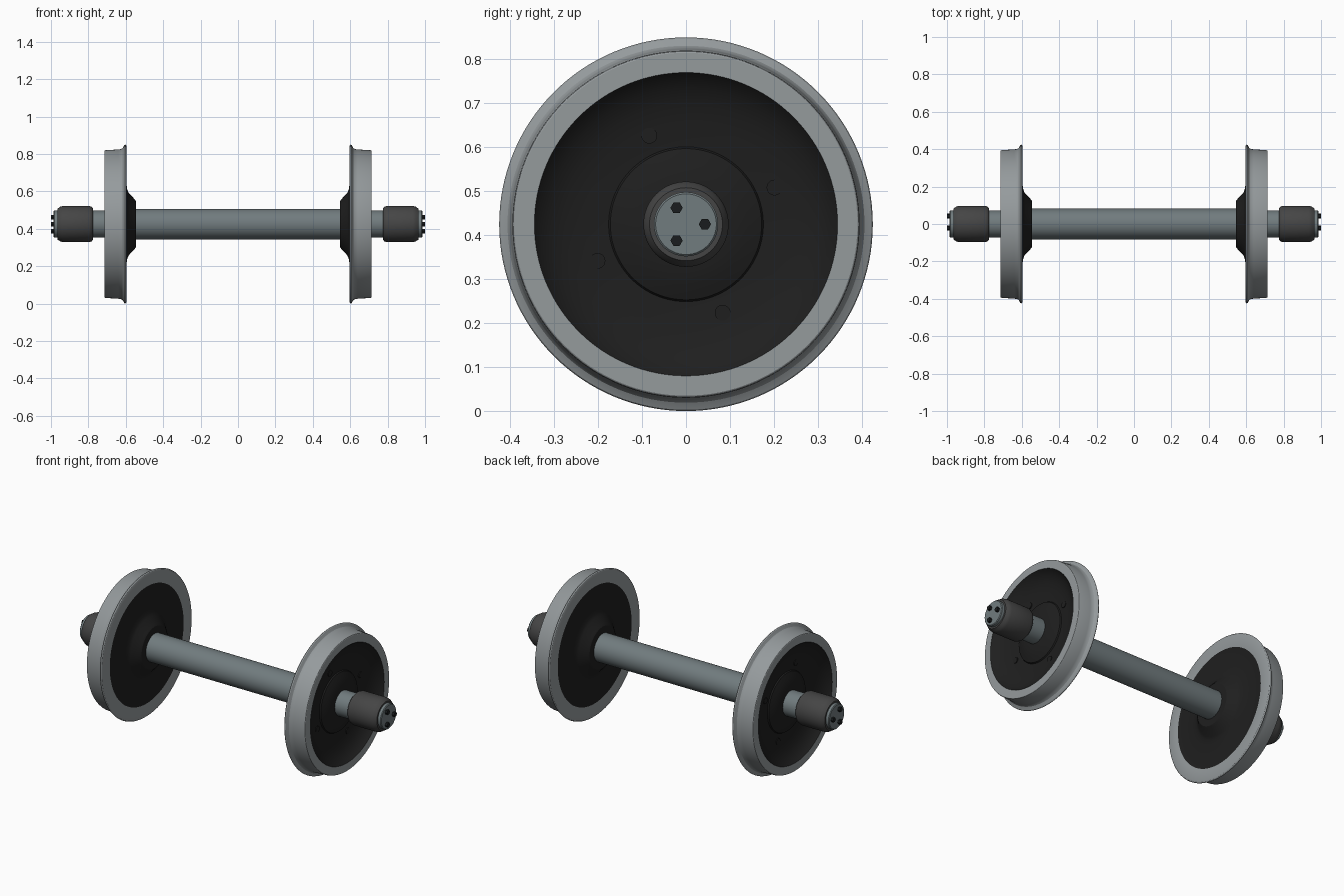
import bpy, bmesh, math

if "Cube" in bpy.data.objects:
    bpy.data.objects.remove(bpy.data.objects["Cube"])

CENTRE_Z = 0.425


def material(name, rgb):
    m = bpy.data.materials.new(name)
    m.diffuse_color = (*rgb, 1)
    m.use_nodes = True
    m.node_tree.nodes["Principled BSDF"].inputs["Base Color"].default_value = m.diffuse_color
    return m


STEEL = material("wheel steel", (0.30, 0.325, 0.335))
AXLE = material("axle steel", (0.165, 0.20, 0.21))
BLACK = material("black paint", (0.0135, 0.0135, 0.0135))
BEARING = material("dark bearing grey", (0.06, 0.06, 0.06))
BOLT = material("bolt black", (0.010, 0.012, 0.013))


def lathe(name, profile, mats, side=1, closed=False, n=96, y=0, z=0, paint=None, angle=28):
    """Turn (x, radius) points around the x axis, offset by y and z."""
    bm = bmesh.new()
    rings = []
    for x, r in profile:
        if r == 0:
            rings.append([bm.verts.new((side * x, y, z + CENTRE_Z))] * n)
        else:
            rings.append([bm.verts.new((side * x,
                                        y + r * math.cos(2 * math.pi * i / n),
                                        z + CENTRE_Z + r * math.sin(2 * math.pi * i / n)))
                          for i in range(n)])
    pairs = list(zip(rings, rings[1:]))
    if closed:
        pairs.append((rings[-1], rings[0]))
    for a, b in pairs:
        for i in range(n):
            j = (i + 1) % n
            f = bm.faces.new(list(dict.fromkeys((a[i], a[j], b[j], b[i]))))
            if paint:
                c = f.calc_center_median()
                f.material_index = paint(math.hypot(c.y, c.z - CENTRE_Z))
    bmesh.ops.recalc_face_normals(bm, faces=bm.faces[:])
    me = bpy.data.meshes.new(name)
    bm.to_mesh(me)
    bm.free()
    for m in mats:
        me.materials.append(m)
    ob = bpy.data.objects.new(name, me)
    bpy.context.collection.objects.link(ob)
    bpy.context.view_layer.objects.active = ob
    ob.select_set(True)
    bpy.ops.object.shade_smooth_by_angle(angle=math.radians(angle))
    ob.select_set(False)
    return ob


# Axle with narrower journals at both ends
half = [(0.60, 0.082), (0.60, 0.073), (0.982, 0.073), (0.986, 0.069), (0.986, 0)]
lathe("axle", [(-x, r) for x, r in reversed(half)] + half, [AXLE])

# Wheel section: inner hub, inner web, flange, tread, rim face, outer web, outer hub
wheel = [(0.545, 0.07), (0.545, 0.122), (0.55, 0.13), (0.585, 0.168), (0.592, 0.185),
         (0.596, 0.21), (0.599, 0.25), (0.600, 0.30), (0.597, 0.345),
         (0.595, 0.36), (0.595, 0.412), (0.598, 0.421), (0.603, 0.425), (0.608, 0.422),
         (0.612, 0.414), (0.617, 0.406), (0.626, 0.401), (0.640, 0.399),
         (0.708, 0.395), (0.713, 0.393), (0.715, 0.390), (0.715, 0.345),
         (0.703, 0.335), (0.684, 0.31), (0.669, 0.275), (0.660, 0.23), (0.655, 0.176),
         (0.662, 0.172), (0.674, 0.14), (0.682, 0.105), (0.684, 0.07)]

# Bearing section with rounded shoulders
bearing = [(0.775, 0.07), (0.775, 0.084), (0.782, 0.092), (0.795, 0.097),
           (0.935, 0.097), (0.950, 0.093), (0.960, 0.086), (0.966, 0.083), (0.966, 0.07)]

for side, label in ((1, "right"), (-1, "left")):
    lathe(label + "_wheel", wheel, [STEEL, BLACK], side, closed=True, n=128,
          paint=lambda r: 1 if r < 0.345 else 0)
    lathe(label + "_bearing", bearing, [BEARING], side, closed=True, n=64)

    # Three hexagonal end bolts
    for k in range(3):
        a = 2 * math.pi * k / 3
        lathe(f"{label}_end_bolt_{k + 1}", [(0.98, 0), (0.98, 0.014), (1.0, 0.014), (1.0, 0)],
              [BOLT], side, n=6, y=0.043 * math.cos(a), z=0.043 * math.sin(a))

    # Four round studs on the outer web
    for k in range(4):
        a = math.radians(22.5 + 90 * k)
        lathe(f"{label}_web_stud_{k + 1}", [(0.653, 0), (0.653, 0.018), (0.663, 0.018), (0.663, 0)],
              [BLACK], side, n=20, y=0.218 * math.cos(a), z=0.218 * math.sin(a))
